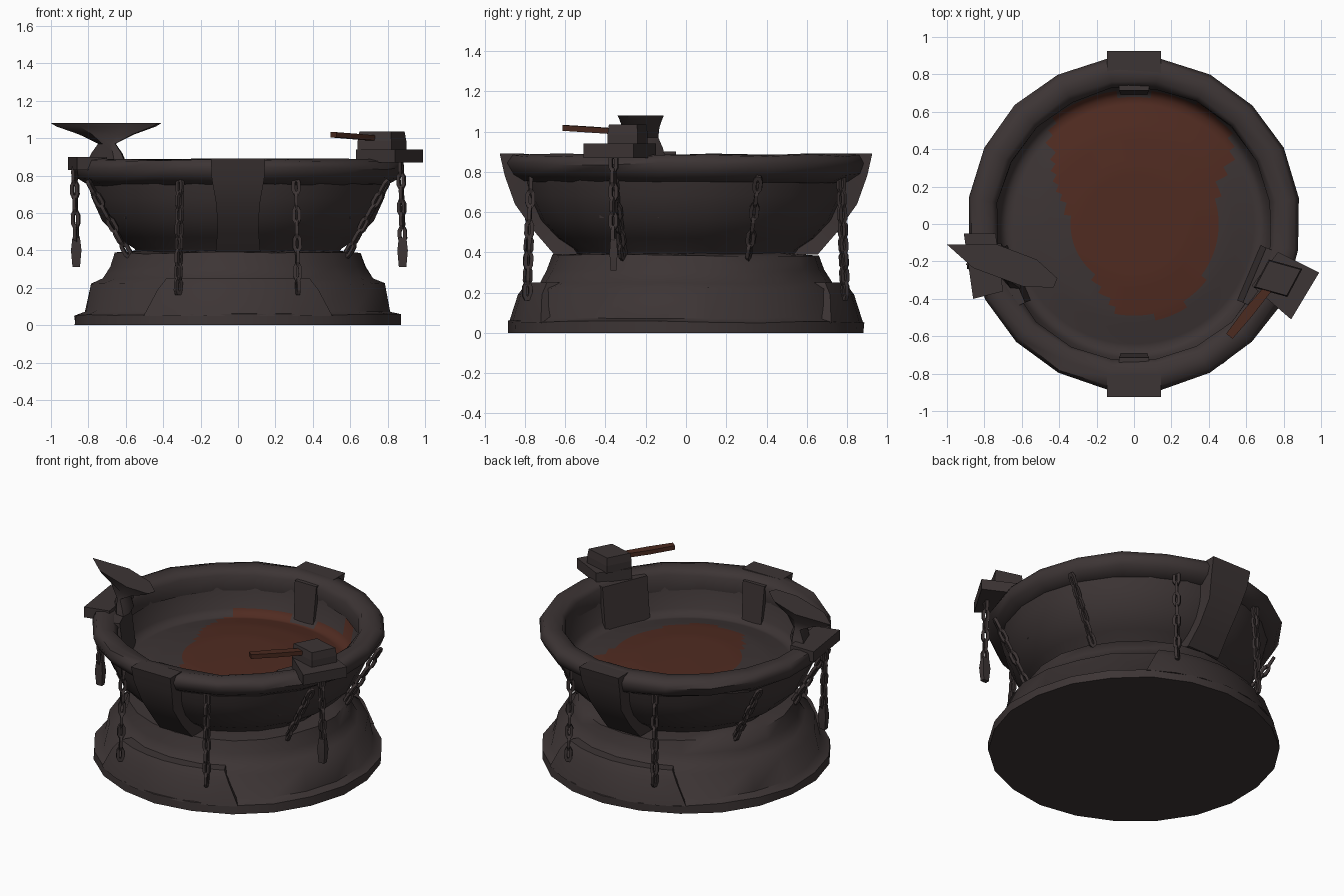
import bpy, bmesh, random
from math import sin, cos, tau, radians
from mathutils import Vector, Matrix

random.seed(4)
cube = bpy.data.objects.get("Cube")
if cube:
    bpy.data.objects.remove(cube)


def material(name, rgb):
    m = bpy.data.materials.new(name)
    m.use_nodes = True
    m.diffuse_color = (*rgb, 1)
    bsdf = m.node_tree.nodes["Principled BSDF"]
    bsdf.inputs["Base Color"].default_value = (*rgb, 1)
    bsdf.inputs["Roughness"].default_value = 0.9
    return m


IRON = material("dark_iron", (0.046, 0.035, 0.035))
RUST = material("rust_red", (0.08, 0.024, 0.015))
WOOD = material("red_brown_wood", (0.07, 0.023, 0.014))


def finish(name, bm, mats, angle):
    mesh = bpy.data.meshes.new(name)
    bm.to_mesh(mesh)
    bm.free()
    for m in mats:
        mesh.materials.append(m)
    ob = bpy.data.objects.new(name, mesh)
    bpy.context.scene.collection.objects.link(ob)
    bpy.ops.object.select_all(action="DESELECT")
    ob.select_set(True)
    bpy.context.view_layer.objects.active = ob
    if angle:
        bpy.ops.object.shade_smooth_by_angle(angle=radians(angle))
    return ob


def loft(name, rings, mat=IRON, caps=True, loop=False, angle=35):
    """Bridge equal-length rings of points into a solid."""
    bm = bmesh.new()
    vs = [[bm.verts.new(p) for p in ring] for ring in rings]
    pairs = list(zip(vs, vs[1:])) + ([(vs[-1], vs[0])] if loop else [])
    n = len(vs[0])
    for a, b in pairs:
        for i in range(n):
            j = (i + 1) % n
            bm.faces.new((a[i], a[j], b[j], b[i]))
    if caps:
        bm.faces.new(vs[0])
        bm.faces.new(vs[-1])
    bmesh.ops.recalc_face_normals(bm, faces=bm.faces)
    return finish(name, bm, [mat], angle)


def circle(r, z, n, rough=0.0):
    out = []
    for i in range(n):
        a = tau * (i + 0.5) / n
        k = r + random.uniform(-rough, rough)
        out.append((k * cos(a), k * sin(a), z + random.uniform(-rough, rough) * (z > 0)))
    return out


def lathe(name, profile, n=20, rough=0.0, **kw):
    return loft(name, [circle(r, z, n, rough) for r, z in profile], **kw)


def slab(hw, y0, y1, z, x=0):
    return [(x - hw, y0, z), (x + hw, y0, z), (x + hw, y1, z), (x - hw, y1, z)]


def plate(name, outline, z0, z1, taper=1.0, mat=IRON):
    c = sum((Vector(p) for p in outline), Vector((0, 0))) / len(outline)
    top = [c + (Vector(p) - c) * taper for p in outline]
    return loft(name, [[(*p, z0) for p in outline], [(*p, z1) for p in top]], mat, angle=25)


# Stepped foot
lathe("base", [(0.88, 0), (0.88, 0.055), (0.825, 0.075), (0.79, 0.22), (0.725, 0.25),
               (0.69, 0.31), (0.66, 0.385), (0.54, 0.395)], n=22, rough=0.006, angle=60)

# Outer shell of the bowl, open at the top
lathe("bowl_outside", [(0.54, 0.38), (0.56, 0.41), (0.65, 0.47), (0.735, 0.56), (0.79, 0.68),
                       (0.815, 0.78)], n=22, caps=False, angle=60)

# Thick rolled rim
lathe("rim", [(0.81, 0.75), (0.87, 0.785), (0.895, 0.84), (0.875, 0.88), (0.82, 0.885),
              (0.765, 0.88), (0.735, 0.85), (0.74, 0.75)], n=20, rough=0.007,
      caps=False, loop=True, angle=60)


# Hollow of the bowl with a low mound, and a rust stain chosen by face position
def interp(table, t):
    for (a, u), (b, v) in zip(table, table[1:]):
        if a <= t <= b:
            return u + (v - u) * (t - a) / (b - a)
    return None


HOLLOW = [(0, 0.65), (0.3, 0.648), (0.5, 0.63), (0.62, 0.605), (0.7, 0.59), (0.735, 0.68),
          (0.755, 0.85)]
LEFT_EDGE = [(-0.5, 0), (-0.46, -0.1), (-0.33, -0.2), (-0.12, -0.3), (0.05, -0.35),
             (0.2, -0.41), (0.45, -0.45), (0.6, -0.4), (0.69, -0.2)]
RIGHT_EDGE = [(-0.5, 0.2), (-0.38, 0.33), (-0.2, 0.42), (0.2, 0.45), (0.35, 0.53),
              (0.55, 0.48), (0.65, 0.38), (0.69, 0.2)]

bm = bmesh.new()
SEG, STEPS = 72, 20
rings = []
for s in range(1, STEPS + 1):
    r = 0.755 * s / STEPS
    rings.append([bm.verts.new(p) for p in circle(r, interp(HOLLOW, min(r, 0.7549)), SEG)])
centre = bm.verts.new((0, 0, HOLLOW[0][1]))
for i in range(SEG):
    j = (i + 1) % SEG
    bm.faces.new((centre, rings[0][i], rings[0][j]))
    for a, b in zip(rings, rings[1:]):
        bm.faces.new((a[i], b[i], b[j], a[j]))
for f in bm.faces:
    c = f.calc_center_median()
    lo, hi = interp(LEFT_EDGE, c.y), interp(RIGHT_EDGE, c.y)
    f.material_index = int(lo is not None and lo < c.x < hi)
finish("bowl_hollow", bm, [IRON, RUST], 80)


# Curved pad that hugs the foot, facing front (side -1) or back (side 1)
def pad_ring(side, r, z, spread):
    arc = [radians(spread * k / 3) for k in range(-3, 4)]
    outer = [(r * sin(a), side * r * cos(a), z) for a in arc]
    return outer + [(x * 0.75, y * 0.75, z) for x, y, _ in reversed(outer)]


# Buttresses, inner ribs and foot pads at front and back
for side, s in (("front", -1), ("back", 1)):
    loft(side + "_buttress", [slab(h, s * y, s * (y - d), z) for z, y, h, d in (
        (0.39, 0.655, 0.12, 0.12), (0.5, 0.75, 0.11, 0.13), (0.64, 0.85, 0.115, 0.12),
        (0.78, 0.9, 0.14, 0.12), (0.89, 0.925, 0.145, 0.12))])
    loft(side + "_inner_rib", [slab(0.07, s * 0.69, s * 0.74, 0.58),
                               slab(0.08, s * 0.715, s * 0.79, 0.86)])
    loft(side + "_foot_pad", [pad_ring(s, r, z, spread) for z, r, spread in (
        (0.05, 0.88, 35), (0.19, 0.835, 31), (0.25, 0.79, 29))])

# Rim brackets: left one carries the hammer, right one the anvil
plate("hammer_bracket", [(0.77, -0.15), (0.99, -0.26), (0.84, -0.51), (0.63, -0.33)], 0.87, 0.94)
plate("anvil_bracket", [(-0.91, -0.05), (-0.74, -0.05), (-0.7, -0.36), (-0.86, -0.4)], 0.83, 0.9)
for name, x in (("left_inner_plate", 1), ("right_inner_plate", -1)):
    rib = loft(name, [slab(0.16, 0.665, 0.72, 0.57), slab(0.16, 0.7, 0.77, 0.87)])
    rib.rotation_euler.z = -x * radians(113)

# Small anvil: pinched waist and long pointed top
HORN = [(-1.0, -0.11), (-0.73, -0.11), (-0.52, -0.19), (-0.41, -0.29), (-0.43, -0.34),
        (-0.59, -0.335), (-0.86, -0.235)]
hub = Vector((-0.7, -0.22))


def horn_ring(kx, ky, z):
    return [(hub.x + (x - hub.x) * kx, hub.y + (y - hub.y) * ky, z) for x, y in HORN]


loft("anvil", [horn_ring(*ring) for ring in (
    (0.34, 1.05, 0.88), (0.28, 0.95, 0.92), (0.16, 0.75, 0.97), (0.5, 0.8, 1.02),
    (0.9, 0.93, 1.062), (1, 1, 1.08))], angle=40)

# Hammer lying on its bracket
HEAD = [(0.72, -0.19), (0.9, -0.24), (0.82, -0.39), (0.64, -0.34)]
plate("hammer_head_lower", HEAD, 0.935, 0.985, 1.0)
plate("hammer_head_upper", HEAD, 0.985, 1.035, 0.93)
grip = [Vector((0.73, -0.33, 1.0)), Vector((0.61, -0.475, 1.01)), Vector((0.51, -0.6, 1.018))]
across = Vector((0.76, -0.64, 0))
loft("hammer_handle", [[p + across * (u * w) + Vector((0, 0, v)) for u, v in
                        ((-1, -0.014), (1, -0.014), (1, 0.014), (-1, 0.014))]
                       for p, w in zip(grip, (0.022, 0.028, 0.022))], WOOD)


# Chains of flat links, each turned a quarter from the last
def chain(name, top, bottom, width=0.024):
    top, bottom = Vector(top), Vector(bottom)
    run = bottom - top
    count = max(4, round(run.length / 0.075))
    turn = run.to_track_quat("Z", "Y").to_matrix().to_4x4()
    bm = bmesh.new()
    half = run.length / count * 0.62
    shape = [(-0.5, -1), (0.5, -1), (1, -0.5), (1, 0.5), (0.5, 1), (-0.5, 1), (-1, 0.5), (-1, -0.5)]
    for k in range(count):
        spin = Matrix.Rotation(radians(90 * (k % 2) + random.uniform(10, 35)), 4, "Z")
        at = Matrix.Translation(top + run * ((k + 0.5) / count)) @ turn @ spin
        loops = []
        for sx, sz, y in ((1, 1, -0.009), (1, 1, 0.009), (0.25, 0.55, 0.009), (0.25, 0.55, -0.009)):
            loops.append([bm.verts.new(at @ Vector((u * width * sx, y, v * half * sz)))
                          for u, v in shape])
        for a, b in zip(loops, loops[1:] + loops[:1]):
            for i in range(8):
                j = (i + 1) % 8
                bm.faces.new((a[i], a[j], b[j], b[i]))
    bmesh.ops.recalc_face_normals(bm, faces=bm.faces)
    return finish(name, bm, [IRON], 0)


for sx, lr in ((1, "left"), (-1, "right")):
    for sy, fb in ((-1, "front"), (1, "back")):
        chain(f"{fb}_{lr}_chain", (sx * 0.31, sy * 0.77, 0.78), (sx * 0.32, sy * 0.79, 0.17))
        chain(f"{lr}_{fb}_side_chain", (sx * 0.8, sy * 0.36, 0.77), (sx * 0.58, sy * 0.31, 0.37))

# Loose hanging chains with end weights
for name, x, y, z in (("left_loose_chain", 0.88, -0.36, 0.88), ("right_loose_chain", -0.865, -0.22, 0.84)):
    chain(name, (x - 0.01, y, z), (x, y, 0.45))
    loft(name + "_weight", [slab(0.02, y - 0.015, y + 0.015, 0.47, x),
                            slab(0.028, y - 0.02, y + 0.02, 0.4, x),
                            slab(0.02, y - 0.015, y + 0.015, 0.31, x)])
